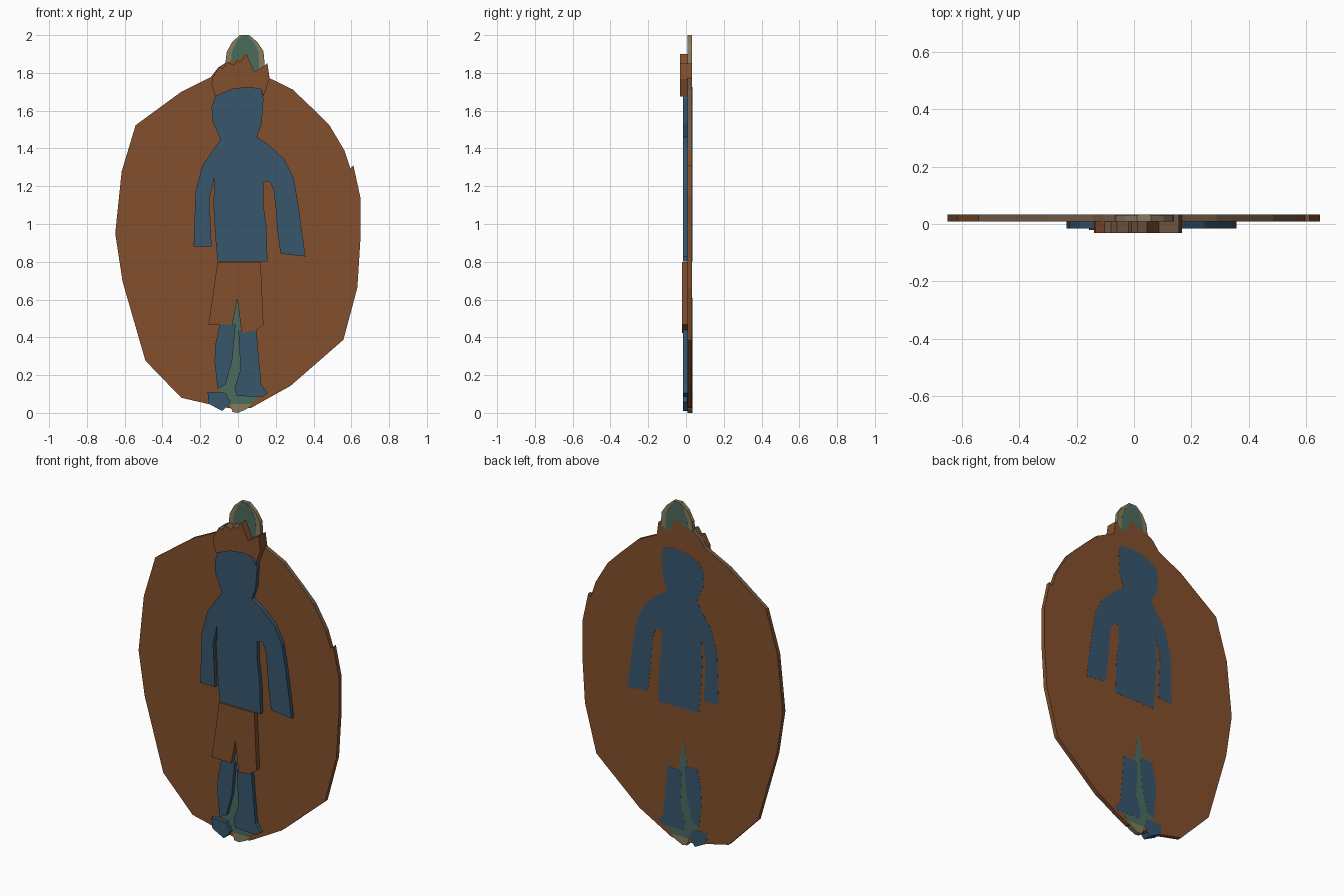
import bpy, bmesh


def material(name, rgb):
    m = bpy.data.materials.new(name)
    m.diffuse_color = (*rgb, 1)
    return m


BROWN = material("rust brown", (0.23, 0.08, 0.027))
BLUE = material("slate blue", (0.038, 0.095, 0.155))
GREEN = material("sage green", (0.073, 0.148, 0.108))
BEIGE = material("dull beige", (0.24, 0.20, 0.11))
TAUPE = material("taupe rim", (0.17, 0.10, 0.058))


def slab(name, pts, y0, y1, mat, rim=None):
    """Extrude an x-z outline from y0 (front) to y1 (back)."""
    bm = bmesh.new()
    front = [bm.verts.new((x, y0, z)) for x, z in pts]
    back = [bm.verts.new((x, y1, z)) for x, z in pts]
    bm.faces.new(front)
    bm.faces.new(back[::-1])
    n = len(pts)
    for i in range(n):
        j = (i + 1) % n
        bm.faces.new((front[i], back[i], back[j], front[j]))
    bmesh.ops.recalc_face_normals(bm, faces=bm.faces)
    bm.normal_update()
    if rim:  # upward-facing edge faces take the rim colour
        for f in bm.faces:
            if f.normal.z > 0.5:
                f.material_index = 1
    me = bpy.data.meshes.new(name)
    bm.to_mesh(me)
    bm.free()
    me.materials.append(mat)
    if rim:
        me.materials.append(rim)
    ob = bpy.data.objects.new(name, me)
    bpy.context.collection.objects.link(ob)
    return ob


F, B = 0.008, 0.033          # front and back of the backing disc
BODY_Y, SKIRT_Y, CROWN_Y = -0.015, -0.021, -0.032

# Backing disc, whose top follows the jagged crown
disc = [(-.145, 1.777), (-.30, 1.70), (-.542, 1.523), (-.616, 1.278),
        (-.65, .95), (-.611, .695), (-.49, .276), (-.30, .08), (-.135, .042),
        (-.03, .022), (.07, .027), (.278, .143), (.558, .387), (.632, .663),
        (.648, .918), (.648, 1.14), (.611, 1.31), (.595, 1.294),
        (.563, 1.39), (.484, 1.523), (.405, 1.602), (.288, 1.713),
        (.167, 1.772), (.156, 1.85), (.087, 1.804), (.045, 1.90),
        (-.008, 1.867), (-.06, 1.857), (-.103, 1.83)]
slab("backing_disc", disc, F, B, BROWN, TAUPE)

# Dome above the crown: beige edges, green middle on both sides
dome = [(-.066, 1.80), (-.066, 1.86), (-.06, 1.91), (-.03, 1.965), (.01, 2.0),
        (.06, 2.0), (.103, 1.963), (.135, 1.915), (.14, 1.86), (.14, 1.80)]
slab("dome", dome, F + .001, B - .001, BEIGE)
inner = [(.037 + (x - .037) * .72, 1.80 + (z - 1.80) * .985) for x, z in dome]
slab("dome_front_panel", inner, F, F + .002, GREEN)
slab("dome_back_panel", inner, B - .002, B - .0003, GREEN)

# Crown band
crown = [(-.135, 1.772), (-.103, 1.83), (-.08, 1.825), (-.06, 1.857),
         (-.02, 1.842), (-.008, 1.867), (.013, 1.857), (.045, 1.90),
         (.087, 1.804), (.156, 1.851), (.167, 1.767), (.135, 1.676),
         (.124, 1.713), (.06, 1.724), (-.034, 1.713), (-.12, 1.676),
         (-.14, 1.735)]
slab("crown", crown, CROWN_Y, F, BROWN, TAUPE)

# Hooded head, torso and arms
torso = [(-.12, 1.676), (-.034, 1.713), (.06, 1.724), (.124, 1.713),
         (.135, 1.66), (.125, 1.533), (.10, 1.46), (.167, 1.416),
         (.246, 1.342), (.294, 1.247), (.32, 1.098), (.357, .828),
         (.225, .843), (.209, .96), (.198, 1.103), (.188, 1.183),
         (.167, 1.225), (.135, 1.22), (.135, 1.103), (.151, .981),
         (.156, .801), (-.108, .801), (-.119, .918), (-.13, 1.1),
         (-.124, 1.252), (-.151, 1.13), (-.14, .88), (-.235, .88),
         (-.225, 1.172), (-.188, 1.31), (-.093, 1.448), (-.135, 1.544),
         (-.14, 1.618)]
left_leg = [(-.098, .467), (-.013, .467), (-.03, .28), (-.066, .149),
            (-.108, .127), (-.124, .27), (-.12, .36)]
right_leg = [(.003, .43), (.098, .44), (.108, .308), (.124, .149),
             (.156, .106), (.13, .085), (-.008, .09), (-.0185, .133),
             (.013, .228)]
foot = [(-.161, .111), (-.066, .106), (-.04, .058), (-.082, .01),
        (-.156, .048)]
# Each figure part stands out in front and shows as a thin plate at the back
for name, pts in (("torso", torso), ("left_leg", left_leg),
                  ("right_leg", right_leg)):
    slab(name, pts, BODY_Y, F, BLUE)
    slab(name + "_back_plate", pts, B - .001, B + .0008, BLUE)
slab("foot", foot, BODY_Y, B + .0008, BLUE)

# Skirt
skirt = [(-.108, .80), (.12, .80), (.135, .467), (.093, .435), (.0185, .424),
         (-.003, .605), (-.03, .467), (-.156, .467)]
slab("skirt", skirt, SKIRT_Y, F, BROWN)

# Green ground between the legs, on both faces of the disc
gap = [(-.003, .61), (.03, .43), (.02, .22), (0, .10), (.11, .088),
       (.07, .048), (-.05, .048), (-.108, .13), (-.066, .15), (-.03, .28),
       (-.015, .45), (-.035, .467)]
slab("leg_gap_front", gap, F - .002, F + .001, GREEN)
slab("leg_gap_back", gap, B - .001, B + .0004, GREEN)

# Beige base under the feet
base = [(-.04, .05), (.07, .048), (.045, .02), (0, 0), (-.03, .005)]
slab("base", base, F - .001, B + .0006, BEIGE)
